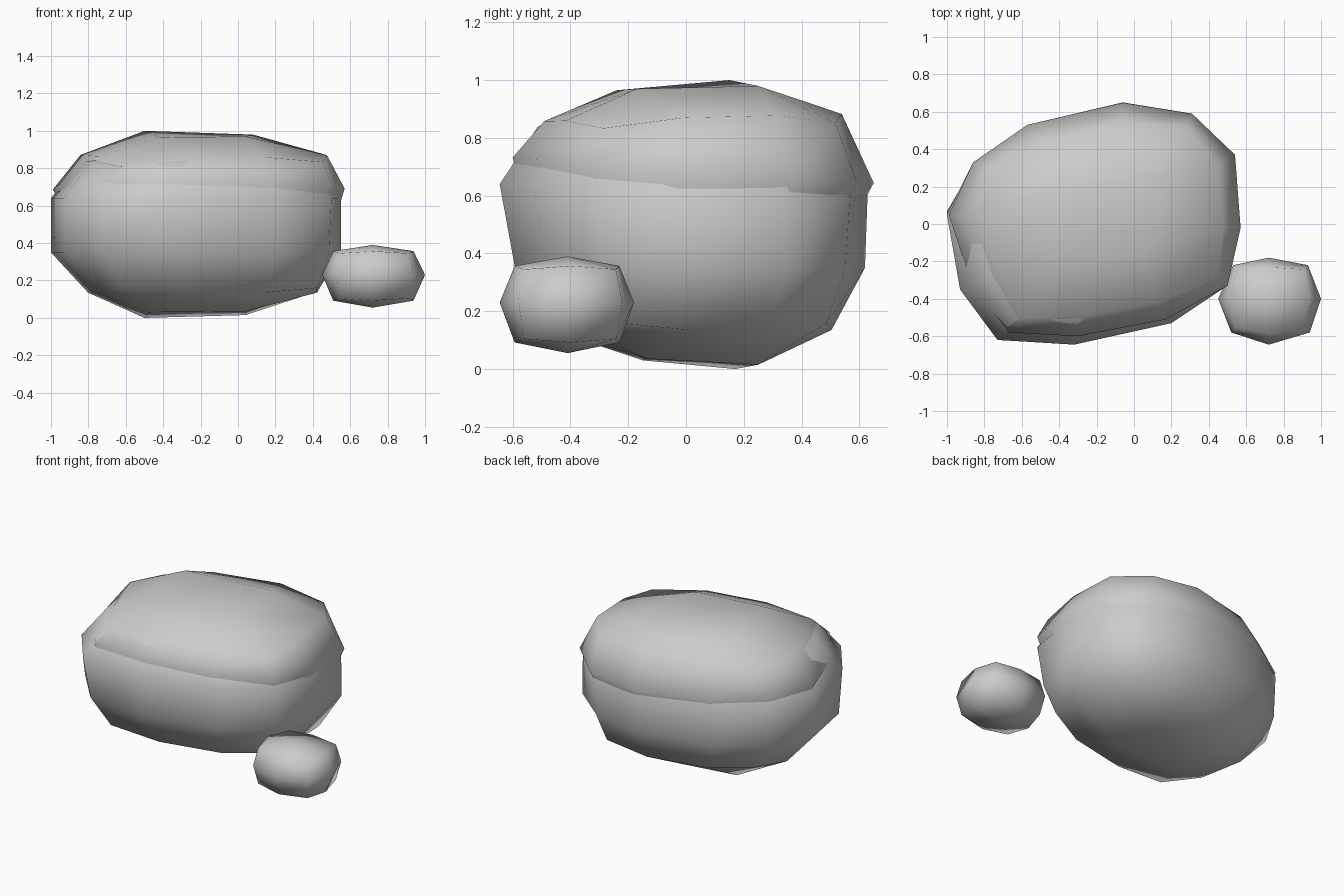
import bpy
import bmesh

cube = bpy.data.objects.get("Cube")
if cube:
    bpy.data.objects.remove(cube, do_unlink=True)

stone_grey = bpy.data.materials.new("stone grey")
stone_grey.use_nodes = True
stone_grey.diffuse_color = (0.6, 0.6, 0.6, 1)
stone_grey.node_tree.nodes["Principled BSDF"].inputs["Base Color"].default_value = (0.6, 0.6, 0.6, 1)


def level(z, sx, sy, dx=0.0, dy=0.0, corner=1.0, lift=0.0, tilt=0.0):
    """One height of a stone: scaled and shifted outline, with its own corners and slope."""
    return z, sx, sy, dx, dy, corner, lift, tilt


def stone(name, outline, centre, levels, bottom, top):
    """Loft a rounded block: outline starts at a corner, n points to each side.
    bottom and top: inner points as a grid whose first row runs beside the first side."""
    n = len(outline) // 4
    total = 4 * n
    cx, cy = centre
    bm = bmesh.new()
    rings = []
    for z, sx, sy, dx, dy, corner, lift, tilt in levels:
        ring = []
        for i, (x, y) in enumerate(outline):
            c, up = (corner, lift) if i % n == 0 else (1, 0)
            ring.append(bm.verts.new((cx + dx + (x - cx) * sx * c,
                                      cy + dy + (y - cy) * sy * c, z + up + tilt * y)))
        rings.append(ring)
    for a, b in zip(rings, rings[1:]):
        for i in range(total):
            j = (i + 1) % total
            bm.faces.new((a[i], a[j], b[j], b[i]))

    # Close both ends with an even grid of quads
    for ring, inner in ((rings[0], bottom), (rings[-1], top)):
        grid = {}
        for k in range(n):
            grid[k, 0] = ring[k]
            grid[n, k] = ring[n + k]
            grid[n - k, n] = ring[2 * n + k]
            grid[0, n - k] = ring[3 * n + k]
        for index, point in enumerate(inner):
            grid[1 + index % (n - 1), 1 + index // (n - 1)] = bm.verts.new(point)
        for u in range(n):
            for v in range(n):
                bm.faces.new((grid[u, v], grid[u + 1, v], grid[u + 1, v + 1], grid[u, v + 1]))

    bmesh.ops.recalc_face_normals(bm, faces=bm.faces)
    for face in bm.faces:
        face.smooth = True
    mesh = bpy.data.meshes.new(name)
    bm.to_mesh(mesh)
    bm.free()
    mesh.materials.append(stone_grey)
    obj = bpy.data.objects.new(name, mesh)
    bpy.context.collection.objects.link(obj)


# Large lower boulder
stone("lower_boulder",
      [(-.73, -.62), (-.32, -.645), (.2, -.53), (.5, -.33), (.55, -.02), (.53, .35),
       (.3, .57), (-.06, .63), (-.57, .52), (-.86, .33), (-1, .05), (-.93, -.35)],
      (-.2, .02),
      [level(.135, .79, .76, dx=.03, dy=.02, corner=1.07, lift=.025),
       level(.35, 1, .95, dy=.02, corner=.98),
       level(.64, 1, 1),
       level(.84, .8, .8, corner=1.03, lift=-.03)],
      [(-.48, -.15, .03), (.04, -.13, .035), (-.5, .17, 0), (.04, .25, .015)],
      [(-.45, -.2, .88), (.05, -.2, .88), (-.45, .2, .88), (.05, .2, .88)])

# Overhanging cap slab
stone("upper_boulder",
      [(-.67, -.58), (-.3, -.6), (.17, -.51), (.5, -.33), (.57, -.02), (.54, .37),
       (.31, .59), (-.06, .65), (-.57, .53), (-.86, .33), (-.99, .05), (-.87, -.32)],
      (-.2, .02),
      [level(.36, .68, .66),
       level(.5, .9, .88, dx=.02),
       level(.69, 1, 1, tilt=-.07),
       level(.87, .845, .824, dx=.025, corner=1.06, lift=-.03, tilt=.02)],
      [(-.45, -.2, .34), (.05, -.2, .34), (-.45, .2, .34), (.05, .2, .34)],
      [(-.42, -.24, .965), (.04, -.17, .97), (-.5, .15, 1), (.08, .25, .98)])

# Small stone beside it
stone("small_stone",
      [(.52, -.58), (.72, -.645), (.94, -.58), (1, -.4),
       (.93, -.22), (.72, -.18), (.53, -.22), (.45, -.4)],
      (.72, -.41),
      [level(.092, .78, .78, corner=1.13, lift=.012),
       level(.23, 1, 1),
       level(.357, .78, .78, corner=1.13, lift=-.012)],
      [(.72, -.41, .055)], [(.72, -.41, .39)])
